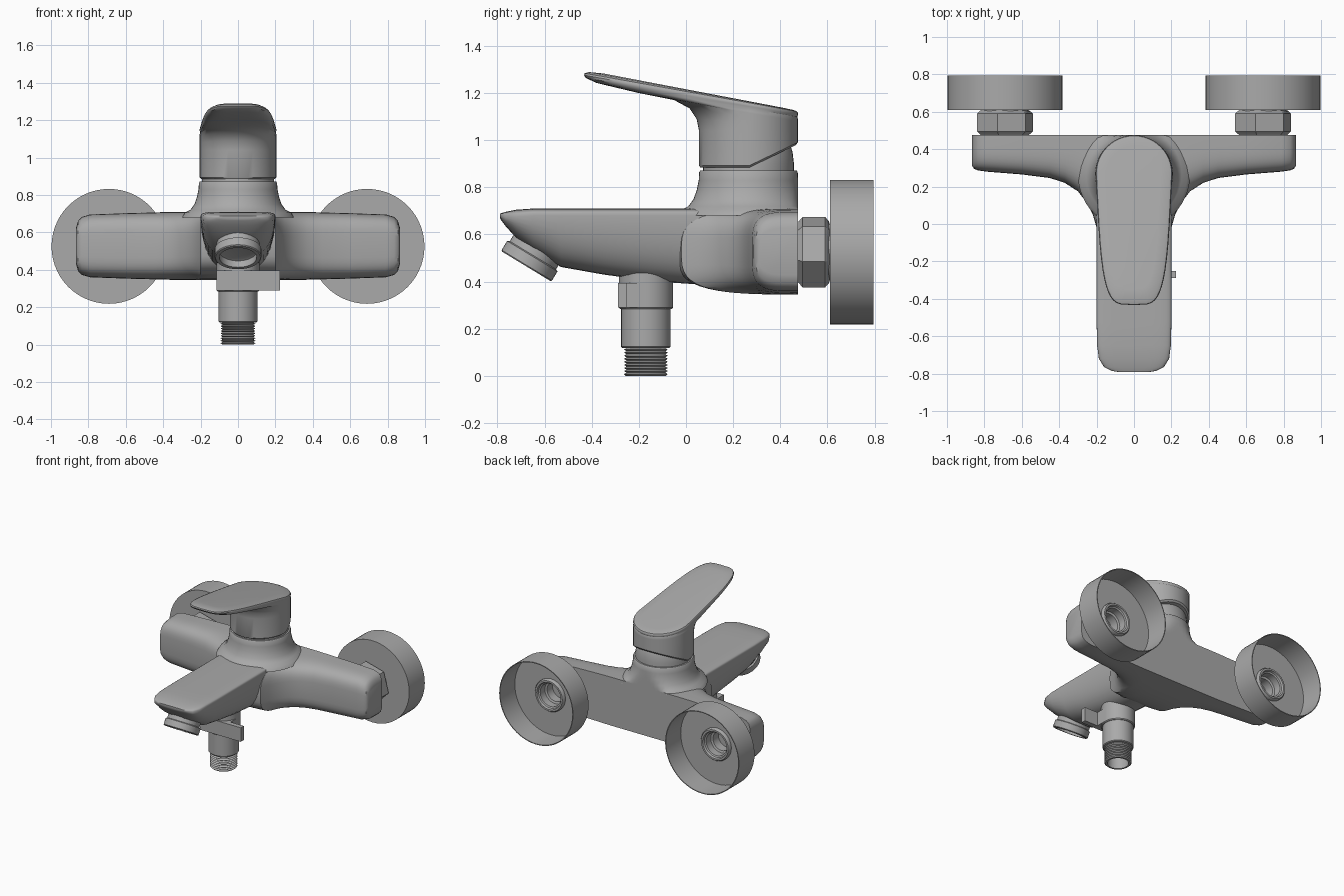
import bpy, bmesh
from math import sin, cos, pi, radians
from mathutils import Matrix, Vector

if "Cube" in bpy.data.objects:
    bpy.data.objects.remove(bpy.data.objects["Cube"])

metal = bpy.data.materials.new("satin grey metal")
metal.use_nodes = True
GREY = (0.4, 0.4, 0.4, 1)
metal.diffuse_color = GREY
metal.node_tree.nodes["Principled BSDF"].inputs["Base Color"].default_value = GREY
parts = []


def loft(name, rings, cap_start=True, cap_end=True):
    """Skin closed rings of equal point count into one object."""
    bm = bmesh.new()
    rows = [[bm.verts.new(p) for p in ring] for ring in rings]
    n = len(rows[0])
    for a, b in zip(rows, rows[1:]):
        for i in range(n):
            j = (i + 1) % n
            bm.faces.new((a[i], a[j], b[j], b[i]))
    if cap_start:
        bm.faces.new(rows[0])
    if cap_end:
        bm.faces.new(rows[-1])
    bmesh.ops.remove_doubles(bm, verts=bm.verts, dist=1e-5)
    bmesh.ops.recalc_face_normals(bm, faces=bm.faces)
    mesh = bpy.data.meshes.new(name)
    bm.to_mesh(mesh)
    bm.free()
    mesh.materials.append(metal)
    obj = bpy.data.objects.new(name, mesh)
    bpy.context.collection.objects.link(obj)
    parts.append(obj)
    return obj


def lathe(name, profile, origin, axis=(0, 0, 1), sides=40, turn=0, **caps):
    """Revolve (radius, distance) pairs round an axis."""
    rot = Vector((0, 0, 1)).rotation_difference(Vector(axis)).to_matrix().to_4x4()
    m = Matrix.Translation(origin) @ rot
    angles = [turn + 2 * pi * i / sides for i in range(sides)]
    return loft(name, [[m @ Vector((r * cos(t), r * sin(t), d)) for t in angles]
                       for r, d in profile], **caps)


def power(v, e):
    return (1 if v >= 0 else -1) * abs(v) ** e


# Wall bar: flat back, rounded front that sweeps out into the spout
BACK, MID = 0.475, 0.5275
half = [(0.865, 0.31, 0.10), (0.855, 0.295, 0.135), (0.835, 0.287, 0.155),
        (0.79, 0.28, 0.168), (0.6, 0.265, 0.175), (0.45, 0.246, 0.179),
        (0.37, 0.22, 0.181), (0.3, 0.175, 0.182), (0.25, 0.11, 0.182),
        (0.22, 0.05, 0.182), (0.2, -0.02, 0.182), (0.1, -0.04, 0.182)]
stations = [(-x, y, h) for x, y, h in half] + half[::-1]
rings = []
for x, front, h in stations:
    e = 0.5 if abs(x) > 0.5 else 0.64 - 0.28 * abs(x)
    ring = []
    for i in range(25):
        t = -pi / 2 + pi * i / 24
        ring.append((x, BACK - (BACK - front) * max(cos(t), 0) ** e,
                     MID + h * power(sin(t), e)))
    rings.append(ring)
loft("wall_bar", rings)

# Spout: flat top, bowl-shaped underside, upturned tip
spout = [(0.3, 0.2, 0.705, 0.36), (0.1, 0.2, 0.71, 0.385), (-0.05, 0.2, 0.71, 0.395),
         (-0.2, 0.2, 0.71, 0.41), (-0.35, 0.2, 0.71, 0.43), (-0.53, 0.2, 0.71, 0.462),
         (-0.65, 0.197, 0.71, 0.53), (-0.72, 0.188, 0.705, 0.585),
         (-0.765, 0.16, 0.696, 0.635), (-0.785, 0.12, 0.69, 0.662),
         (-0.79, 0.09, 0.688, 0.672)]
rings = []
for y, w, top, bottom in spout:
    lip = min(0.03, (top - bottom) * 0.4)
    ring = []
    for i in range(40):
        t = 2 * pi * i / 40
        s = sin(t)
        z = top - lip + (lip * s ** 0.5 if s > 0 else (top - lip - bottom) * s)
        ring.append((w * power(cos(t), 0.4 if s > 0 else 0.7), y, z))
    rings.append(ring)
loft("spout", rings)

# Aerator under the tip, with a recessed outlet
lathe("aerator", [(0.115, -0.14), (0.115, -0.055), (0.125, -0.05), (0.125, -0.005),
                  (0.12, 0), (0.1, 0), (0.1, -0.04), (0.085, -0.045)],
      (0, -0.678, 0.465), (0, -0.52, -0.857))

# Neck flaring into the body, kept flush with the flat back
neck = lathe("neck", [(0.3, 0.68), (0.285, 0.705), (0.255, 0.72), (0.233, 0.75),
                      (0.219, 0.79), (0.211, 0.83), (0.209, 0.865), (0.204, 0.872)],
             (0, 0.265, 0), sides=48)
for v in neck.data.vertices:
    v.co.y = min(v.co.y, BACK)

# Cartridge cover under the lever
lathe("cartridge_cover", [(0.193, 0.86), (0.193, 0.9), (0.187, 0.95), (0.17, 1.0),
                          (0.12, 1.05)], (0, 0.265, 0))

# Lever: stacked outlines that stretch forward with height
# (front y, front z, back z, inset)
layers = [(0.06, 0.885, 0.985, 0.01), (0.055, 0.893, 0.993, 0), (0.055, 1.04, 1.04, 0),
          (0.045, 1.09, 1.06, 0), (0.015, 1.135, 1.07, 0), (-0.05, 1.17, 1.08, 0),
          (-0.2, 1.2, 1.09, 0), (-0.38, 1.243, 1.1, 0.003), (-0.425, 1.264, 1.108, 0),
          (-0.433, 1.276, 1.115, 0), (-0.43, 1.284, 1.122, 0.004),
          (-0.41, 1.289, 1.128, 0.018), (-0.35, 1.283, 1.137, 0.06)]
CY, R = 0.27, 0.205
rings = []
for k, (front, zf, zb, inset) in enumerate(layers):
    reach = CY - front
    stretch = min(1, max(0, (reach - R) / 0.4))
    r = R - inset
    ring = []
    for i in range(48):
        t = 2 * pi * i / 48
        c, s = cos(t), sin(t)
        if s >= 0:
            x, y = r * c, CY + r * s
        else:
            e = 1 - 0.55 * stretch
            depth = abs(s) ** e
            x = power(c, e) * (r - 0.035 * stretch * depth)
            y = CY - reach * depth
        if k < 2:
            z = zf + max(0, y - CY) * 0.48      # slanted cut at the back
        else:
            z = zf + (zb - zf) * (y - front) / (CY + r - front)
        ring.append((x, y, z))
    rings.append(ring)
loft("lever", rings)

# Shower outlet with collar and threaded end
thread = []
for i in range(9):
    z = 0.118 - i * 0.013
    thread += [(0.082, z), (0.093, z - 0.0065)]
lathe("shower_outlet", [(0.115, 0.45), (0.115, 0.29), (0.11, 0.284), (0.105, 0.284),
                        (0.105, 0.124), (0.1, 0.119)] + thread +
      [(0.085, 0), (0.072, 0), (0.072, 0.11)], (0, -0.17, 0))

# Diverter tab in front of the collar
x0, x1, y0, y1 = -0.115, 0.225, -0.288, -0.252
loft("diverter_tab", [[(x0, y0, z), (x1, y0, z), (x1, y1, z), (x0, y1, z)]
                      for z in (0.29, 0.395)])
x1, y1 = 0.115, -0.17
loft("diverter_housing", [[(x0, y0, z), (x1, y0, z), (x1, y1, z), (x0, y1, z)]
                          for z in (0.29, 0.395)])

# Wall unions: hex nut, open cup and threaded socket on each side
for side, sx in (("right", -1), ("left", 1)):
    at = (sx * 0.69, 0, 0.525)
    lathe(side + "_nut", [(0.13, 0.47), (0.135, 0.478), (0.155, 0.495), (0.155, 0.59),
                          (0.135, 0.607), (0.12, 0.61)], at, (0, 1, 0),
          sides=6, turn=radians(15), cap_end=False)
    lathe(side + "_wall_cup", [(0.1, 0.61), (0.307, 0.61), (0.307, 0.795),
                               (0.301, 0.795), (0.301, 0.618), (0.1, 0.618)],
          at, (0, 1, 0), sides=56, cap_start=False, cap_end=False)
    lathe(side + "_socket", [(0.12, 0.6), (0.12, 0.635), (0.113, 0.645), (0.1, 0.645),
                             (0.095, 0.63), (0.085, 0.625), (0.085, 0.57),
                             (0.07, 0.565), (0.07, 0.5)],
          at, (0, 1, 0), cap_start=False)

# Smooth shading with crisp edges
bpy.ops.object.select_all(action="DESELECT")
for obj in parts:
    obj.select_set(True)
bpy.context.view_layer.objects.active = parts[0]
bpy.ops.object.shade_smooth_by_angle(angle=radians(35))
